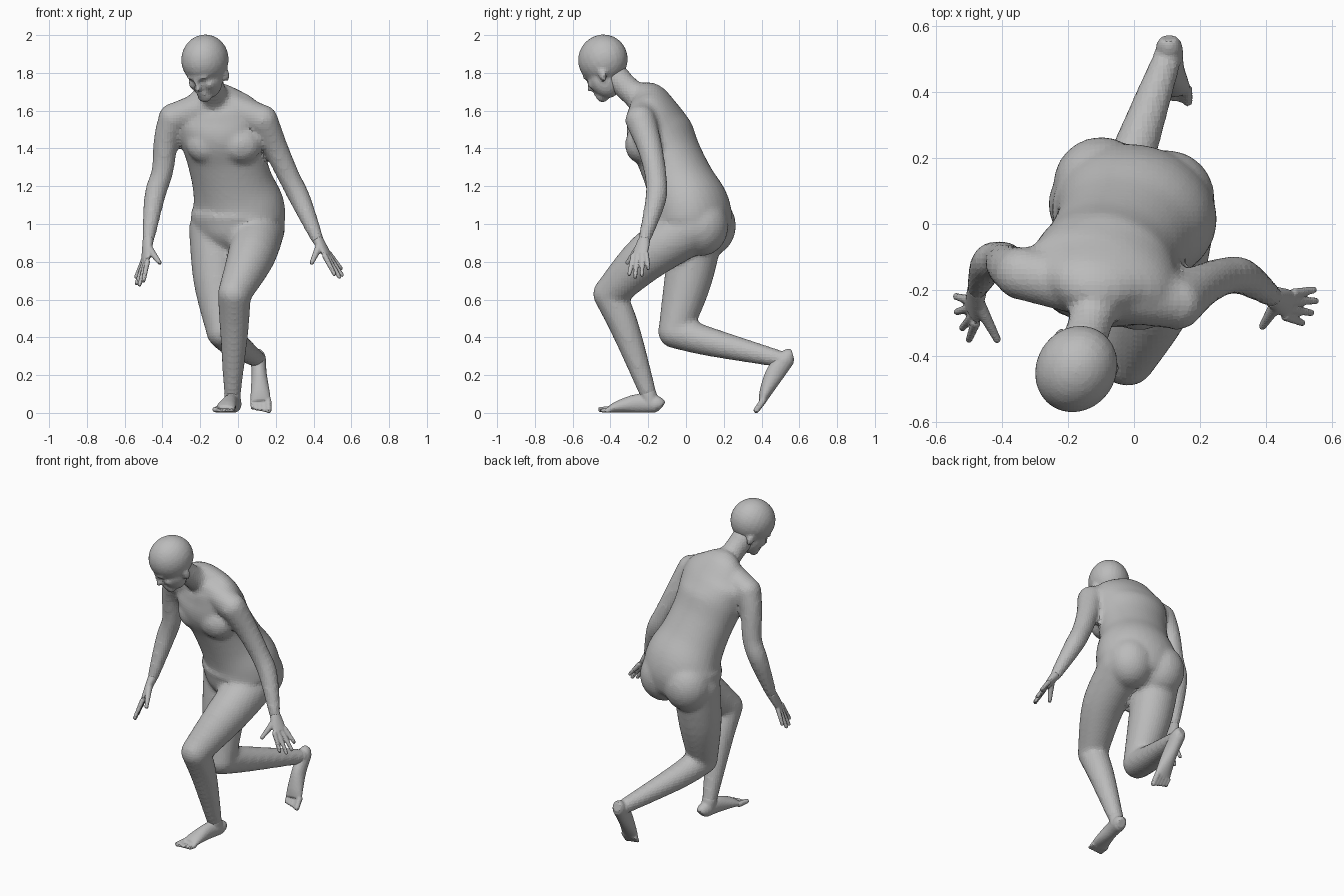
import bpy
import bmesh
import math
from mathutils import Vector, Matrix

default_cube = bpy.data.objects.get("Cube")
if default_cube:
    bpy.data.objects.remove(default_cube, do_unlink=True)

grey = bpy.data.materials.new("plain_grey")
grey.use_nodes = True
grey.diffuse_color = (.5, .5, .5, 1)
shader = next(node for node in grey.node_tree.nodes if node.type == 'BSDF_PRINCIPLED')
shader.inputs["Base Color"].default_value = grey.diffuse_color
shader.inputs["Roughness"].default_value = .8

# Hips and chest are turned slightly
body_side = Vector((1, -.2, 0))
upward = Vector((0, 0, 1))


def ellipsoid(bm, centre, radii, rotation=Matrix.Identity(4)):
    """Sphere stretched along the axes of a rotation."""
    matrix = Matrix.Translation(centre) @ rotation @ Matrix.Diagonal((*radii, 1))
    bmesh.ops.create_uvsphere(bm, u_segments=24, v_segments=14, radius=1, matrix=matrix)


def spline(before, start, end, after, t):
    """Catmull-Rom interpolation of one number."""
    return start + t / 2 * (end - before + t * (2 * before - 5 * start + 4 * end - after
                                                + t * (3 * (start - end) + after - before)))


def smooth_path(points, steps=5):
    """Refine positions and radii together."""
    last = len(points) - 1
    result = []
    for i in range(last):
        window = [points[min(max(i + offset, 0), last)] for offset in range(-1, 3)]
        for step in range(steps):
            result.append([spline(*values, step / steps) for values in zip(*window)])
    result.append(points[last])
    return result


def tube(bm, sections, side=body_side, sides=24):
    """Loft of elliptical rings; a section is x, y, z, width and optional depth."""
    path = smooth_path(sections)
    centres = [Vector(section[:3]) for section in path]
    last = len(path) - 1
    rings = []
    for i, section in enumerate(path):
        tangent = (centres[min(i + 1, last)] - centres[max(i - 1, 0)]).normalized()
        across = (side - tangent * side.dot(tangent)).normalized()
        outward = tangent.cross(across)
        ring = []
        for corner in range(sides):
            angle = math.tau * corner / sides
            offset = (across * section[3] * math.cos(angle)
                      + outward * section[-1] * math.sin(angle))
            ring.append(bm.verts.new(centres[i] + offset))
        rings.append(ring)
    for lower, upper in zip(rings, rings[1:]):
        for corner in range(sides):
            following = (corner + 1) % sides
            bm.faces.new((lower[corner], lower[following], upper[following], upper[corner]))
    bm.faces.new(rings[0][::-1])
    bm.faces.new(rings[-1])
    # Plain round tubes get rounded ends
    if len(sections[0]) == 4:
        for x, y, z, radius in (sections[0], sections[-1]):
            ellipsoid(bm, (x, y, z), (radius, radius, radius))


def finish(bm, name, voxel, smoothing):
    """Fuse the overlapping shapes of one part into a single skin."""
    mesh = bpy.data.meshes.new(name)
    bm.to_mesh(mesh)
    bm.free()
    mesh.materials.append(grey)
    part = bpy.data.objects.new(name, mesh)
    bpy.context.collection.objects.link(part)
    fuse = part.modifiers.new("fuse", 'REMESH')
    fuse.mode = 'VOXEL'
    fuse.voxel_size = voxel
    relax = part.modifiers.new("relax", 'SMOOTH')
    relax.factor = .5
    relax.iterations = smoothing


body = bmesh.new()

# Torso, from crotch to neck base
tube(body, [(0, .02, .85, .12, .1), (0, .02, .93, .21, .18), (0, .03, 1.02, .25, .21),
            (0, .02, 1.1, .245, .205), (-.03, -.03, 1.22, .215, .18), (-.065, -.09, 1.36, .21, .17),
            (-.09, -.14, 1.48, .225, .175), (-.1, -.17, 1.58, .23, .14),
            (-.12, -.2, 1.66, .16, .1), (-.13, -.25, 1.7, .08, .06)], sides=32)

# Neck
neck_base = (-.11, -.2, 1.64)
tube(body, [(*neck_base, .09), (-.13, -.29, 1.7, .068), (-.16, -.38, 1.79, .07)])

# Bust and buttocks, mirrored about the turned middle line
for mirror in (-1, 1):
    sideways = body_side * mirror * .1
    ellipsoid(body, Vector((-.075, -.22, 1.42)) + sideways * .9, (.11, .085, .1))
    ellipsoid(body, Vector((0, .1, .99)) + sideways, (.145, .145, .16))

# Arms: shoulder, upper arm, elbow, forearm and wrist, with a shoulder slope each
arm_radii = (.082, .066, .058, .056, .034)
left_wrist = Vector((.42, -.22, .92))
right_wrist = Vector((-.475, -.195, .92))
for joints in ([(.13, -.24, 1.55), (.2, -.19, 1.4), (.27, -.16, 1.25), (.33, -.16, 1.13), left_wrist],
               [(-.34, -.15, 1.56), (-.38, -.13, 1.45), (-.4, -.11, 1.28), (-.44, -.12, 1.15), right_wrist]):
    tube(body, [(*joint, radius) for joint, radius in zip(joints, arm_radii)])
    tube(body, [(*neck_base, .09), (*joints[0], .08)], upward)

# Legs: hip, thigh, knee, calf and ankle
leg_radii = (.14, .126, .088, .076, .045)
left_ankle = Vector((-.03, -.2, .1))
right_ankle = Vector((.1, .5, .285))
for joints in ([(.11, .03, .98), (.07, -.2, .83), (-.02, -.405, .63), (-.02, -.32, .44), left_ankle],
               [(-.12, .06, .97), (-.11, .01, .7), (-.08, -.06, .43), (-.03, .13, .375), right_ankle]):
    sections = [(*joint, radius) for joint, radius in zip(joints, leg_radii)]
    tube(body, sections[:3])
    tube(body, sections[2:])
finish(body, "body", .016, 5)

# Head, turned aside and bowed
head = bmesh.new()
skull = Vector((-.175, -.44, 1.87))
forward = Vector((-.46, -.74, -.5)).normalized()
across = forward.cross(upward).normalized()
crown = across.cross(forward)
head_axes = Matrix((across, forward, crown)).transposed()
head_turn = head_axes.to_4x4()


def head_shape(place, radii):
    """Place is sideways, forward and up in the head's own axes."""
    ellipsoid(head, skull + head_axes @ Vector(place), radii, head_turn)


# Cranium, jaw, chin, brow, nose and lips
head_shape((0, 0, 0), (.122, .137, .132))
head_shape((0, .045, -.09), (.09, .08, .11))
head_shape((0, .1, -.165), (.04, .03, .034))
head_shape((0, .115, -.04), (.065, .023, .018))
head_shape((0, .13, -.075), (.013, .022, .035))
head_shape((0, .138, -.095), (.02, .024, .016))
head_shape((0, .118, -.127), (.03, .017, .01))
head_shape((0, .118, -.143), (.03, .017, .01))
# Cheeks and ears
for mirror in (-1, 1):
    head_shape((mirror * .047, .09, -.095), (.03, .03, .03))
    head_shape((mirror * .096, -.01, -.095), (.016, .024, .038))
finish(head, "head", .011, 2)


def hand(name, wrist, index_base, index_tip, little_base, little_tip, thumb_tip):
    """Palm, thumb and four fingers fanned from index to little."""
    bm = bmesh.new()
    index_base, index_tip = Vector(index_base), Vector(index_tip)
    little_base, little_tip = Vector(little_base), Vector(little_tip)
    side = index_base - little_base
    knuckles = (index_base + little_base) / 2
    palm = wrist.lerp(knuckles, .5)
    tube(bm, [(*wrist, .032, .029), (*palm, .04, .023), (*knuckles, .043, .016)], side)
    for finger in range(4):
        base = index_base.lerp(little_base, finger / 3)
        tip = index_tip.lerp(little_tip, finger / 3)
        if finger in (1, 2):
            tip += (tip - base).normalized() * .03
        tube(bm, [(*base, .015), (*tip, .011)], side, 12)
    thumb_base = wrist.lerp(index_base, .35)
    tube(bm, [(*thumb_base, .022), (*thumb_tip, .012)], side, 12)
    finish(bm, name, .006, 2)


hand("left_hand", left_wrist, (.46, -.28, .83), (.51, -.3, .735),
     (.485, -.21, .84), (.545, -.2, .765), (.39, -.31, .795))
hand("right_hand", right_wrist, (-.48, -.3, .8), (-.5, -.35, .7),
     (-.5, -.23, .81), (-.54, -.22, .72), (-.415, -.35, .795))


def foot(name, ankle, heel, ball, side):
    """Foot raised from the sole line; side points to the big toe."""
    bm = bmesh.new()
    heel, ball = Vector(heel), Vector(ball)
    along = (ball - heel).normalized()
    side = (side - along * side.dot(along)).normalized()
    instep = side.cross(along)
    if instep.z < 0:
        instep = -instep
    profile = ((0, .025, .03), (.1, .04, .045), (.45, .04, .05), (.8, .05, .035), (1, .055, .02))
    tube(bm, [(*(heel.lerp(ball, t) + instep * depth), width, depth)
              for t, width, depth in profile], side)
    hollow = heel.lerp(ball, .2) + instep * .05
    tube(bm, [(*ankle, .044), (*hollow, .042)], side)
    for toe in range(5):
        radius = .013 if toe else .018
        base = ball + instep * radius + side * (.04 - .021 * toe)
        tip = base + along * (.06 - .006 * toe)
        tube(bm, [(*base, radius), (*tip, radius * .85)], side, 12)
    finish(bm, name, .007, 2)


foot("left_foot", left_ankle, (-.015, -.13, 0), (-.07, -.4, 0), Vector((-1, 0, 0)))
foot("right_foot", right_ankle, (.105, .59, .29), (.12, .42, .05), Vector((1, 0, 0)))
